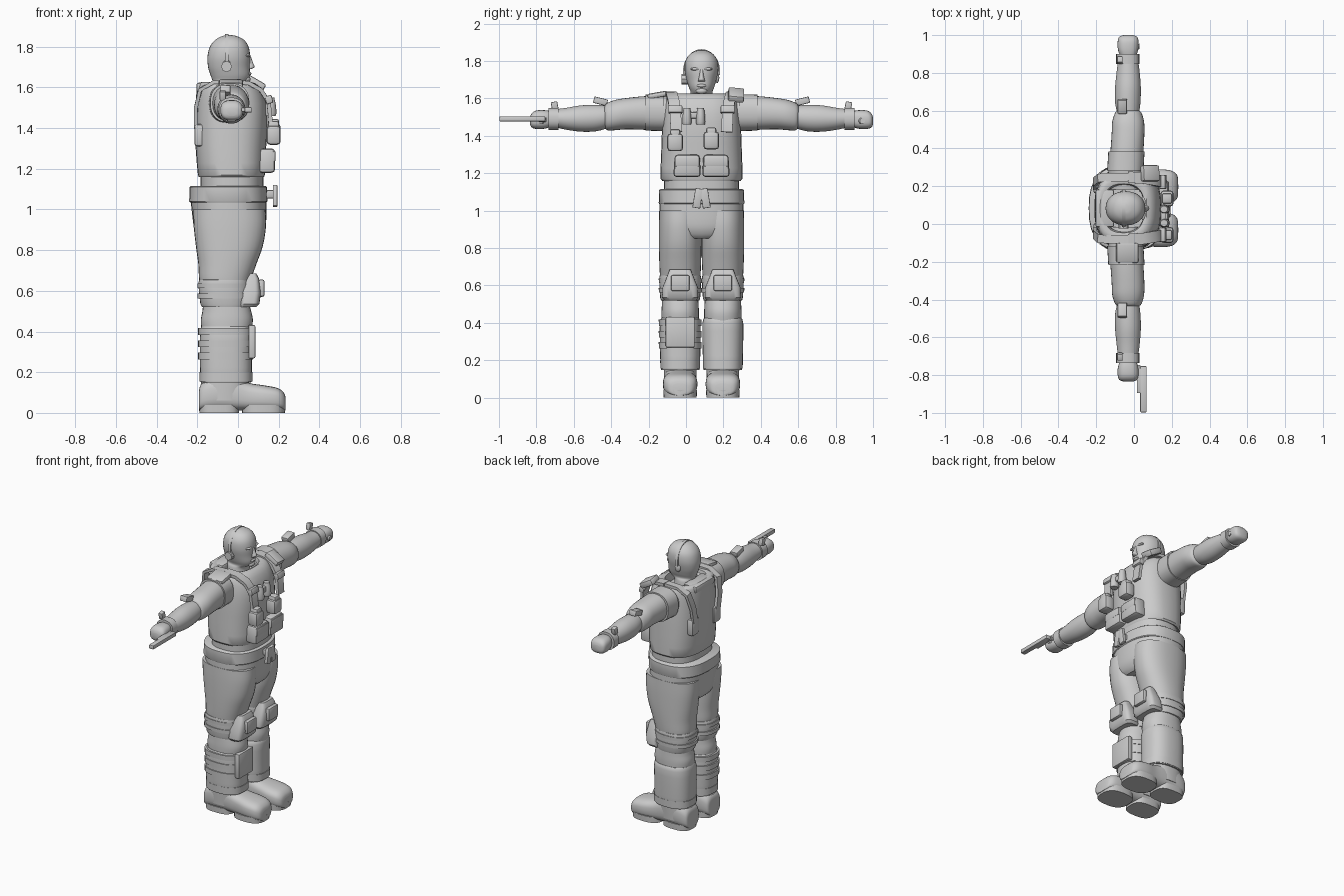
import bpy, bmesh, math
from mathutils import Vector, Matrix, Euler

if "Cube" in bpy.data.objects:
    bpy.data.objects.remove(bpy.data.objects["Cube"])

GREY = (0.6, 0.6, 0.6, 1)
clay = bpy.data.materials.new("plain_grey")
clay.use_nodes = True
clay.diffuse_color = GREY
clay.node_tree.nodes["Principled BSDF"].inputs["Base Color"].default_value = GREY

MID = .083     # the body's centre plane in y
SIDES = ((-1, "right"), (1, "left"))


def finish(name, bm, angle=38):
    bmesh.ops.recalc_face_normals(bm, faces=bm.faces)
    mesh = bpy.data.meshes.new(name)
    bm.to_mesh(mesh)
    bm.free()
    mesh.materials.append(clay)
    mesh.shade_smooth()
    mesh.set_sharp_from_angle(angle=math.radians(angle))
    obj = bpy.data.objects.new(name, mesh)
    bpy.context.collection.objects.link(obj)
    return obj


def catmull(a, b, c, d, t):
    return [.5 * (2*q + (r-p)*t + (2*p - 5*q + 4*r - s)*t*t + (3*q - p - 3*r + s)*t**3)
            for p, q, r, s in zip(a, b, c, d)]


def loft(name, rows, axis="z", power=2, steps=4, sides=32, angle=38):
    """Rows are (position, u_min, u_max, v_min, v_max) of superellipse sections."""
    full = []
    for i in range(len(rows) - 1):
        a, d = rows[max(i-1, 0)], rows[min(i+2, len(rows)-1)]
        full += [catmull(a, rows[i], rows[i+1], d, k/steps) for k in range(steps)]
    full.append(rows[-1])
    place = {"z": lambda p, u, v: (u, v, p), "y": lambda p, u, v: (u, p, v),
             "x": lambda p, u, v: (p, u, v)}[axis]
    bm = bmesh.new()
    rings = []
    for pos, u0, u1, v0, v1 in full:
        ring = []
        for k in range(sides):
            c, s = math.cos(math.tau*k/sides), math.sin(math.tau*k/sides)
            u = (u0+u1)/2 + (u1-u0)/2 * math.copysign(abs(c)**(2/power), c)
            v = (v0+v1)/2 + (v1-v0)/2 * math.copysign(abs(s)**(2/power), s)
            ring.append(bm.verts.new(place(pos, u, v)))
        rings.append(ring)
    for a, b in zip(rings, rings[1:]):
        for k in range(sides):
            bm.faces.new((a[k], a[k-1], b[k-1], b[k]))
    bm.faces.new(rings[0])
    bm.faces.new(rings[-1])
    return finish(name, bm, angle)


def body(name, rows, centre=MID, **kw):
    """Upright loft; rows are (z, x_min, x_max, half_width)."""
    return loft(name, [(z, a, b, centre-w, centre+w) for z, a, b, w in rows], **kw)


def limb(name, side, rows, **kw):
    """Sideways loft; rows are (reach, x_min, x_max, z_min, z_max)."""
    return loft(name, [(MID + side*r, *rest) for r, *rest in rows], axis="y", **kw)


def box(name, centre, size, rot=(0, 0, 0), bevel=.008, taper=1):
    bm = bmesh.new()
    bmesh.ops.create_cube(bm, size=1)
    for v in bm.verts:
        if v.co.z > 0:
            v.co.y *= taper
        v.co *= Vector(size)[:] and 1
        v.co = Vector(c*s for c, s in zip(v.co, size))
    bmesh.ops.bevel(bm, geom=bm.edges[:], offset=bevel, segments=2, affect="EDGES", profile=.5)
    turn = Euler([math.radians(r) for r in rot]).to_matrix().to_4x4()
    bm.transform(Matrix.Translation(centre) @ turn)
    return finish(name, bm)


def ball(name, centre, size):
    bm = bmesh.new()
    bmesh.ops.create_uvsphere(bm, u_segments=20, v_segments=12, radius=1)
    bm.transform(Matrix.Translation(centre) @ Matrix.Diagonal((*size, 1)))
    return finish(name, bm)


def strap(name, path, width, thick=.016, across=(0, 1, 0)):
    """Flat ribbon following a path."""
    pts = [Vector(p) for p in path]
    bm = bmesh.new()
    rings = []
    for i, p in enumerate(pts):
        tangent = (pts[min(i+1, len(pts)-1)] - pts[max(i-1, 0)]).normalized()
        normal = tangent.cross(Vector(across)).normalized()
        side = normal.cross(tangent) * width/2
        normal *= thick/2
        rings.append([bm.verts.new(p + o) for o in
                      (side+normal, normal-side, -side-normal, side-normal)])
    for a, b in zip(rings, rings[1:]):
        for k in range(4):
            bm.faces.new((a[k], a[k-1], b[k-1], b[k]))
    bm.faces.new(rings[0])
    bm.faces.new(rings[-1])
    return finish(name, bm)


# Head and face
body("head", [(1.54, -.12, .02, .075), (1.61, -.12, .01, .066), (1.632, -.125, .045, .058),
              (1.66, -.135, .058, .068), (1.7, -.147, .058, .08), (1.75, -.15, .06, .09),
              (1.8, -.138, .052, .086), (1.835, -.11, .028, .064), (1.853, -.075, -.01, .032),
              (1.857, -.05, -.035, .008)], power=2.15)
body("nose", [(1.69, .04, .066, .018), (1.7, .04, .081, .017), (1.72, .04, .074, .012),
              (1.755, .04, .062, .008)], sides=16)
ball("lips", (.05, MID, 1.668), (.016, .026, .01))
ball("chin", (.042, MID, 1.64), (.02, .03, .017))
for side, word in SIDES:
    ball(word + "_brow", (.047, MID + side*.033, 1.757), (.014, .027, .008))
    ball(word + "_ear", (-.055, MID + side*.083, 1.71), (.02, .012, .028))

# Headset: band over the crown and one ear cup
arc = [math.radians(a) for a in range(-10, 191, 10)]
strap("headset_band", [(-.055, MID + .094*math.cos(a), 1.745 + .113*math.sin(a)) for a in arc],
      .018, .01, across=(1, 0, 0))
loft("ear_cup", [(-.025, -.083, -.03, 1.675, 1.73), (.01, -.083, -.03, 1.675, 1.73)],
     axis="y", sides=8, steps=1)

# Vest with a recessed neck opening, and the waist below it
body("vest", [(1.165, -.19, .125, .2), (1.17, -.197, .132, .219), (1.3, -.208, .138, .216),
              (1.42, -.21, .145, .212), (1.52, -.208, .14, .205), (1.59, -.203, .115, .195),
              (1.62, -.195, .085, .175), (1.62, -.165, .055, .13), (1.56, -.16, .055, .12)],
     power=2.6, steps=2)
body("waist", [(1.08, -.185, .125, .2), (1.18, -.185, .125, .2)], power=2.5, steps=1)
box("back_collar", (-.155, MID, 1.6), (.1, .2, .046), bevel=.012)

# Trousers: waistband, seat and belt buckle
body("waistband", [(1.035, -.235, .14, .226), (1.04, -.24, .145, .229), (1.11, -.238, .143, .226),
                   (1.116, -.23, .135, .218)], power=2.5, steps=1)
body("trouser_seat", [(.85, -.19, .1, .13), (.875, -.21, .122, .19), (.93, -.22, .138, .222),
                      (1.06, -.235, .14, .224)], power=2.4)
box("buckle_mount", (.15, MID, 1.075), (.06, .04, .04))
for side, word in SIDES:
    box(word + "_buckle_tab", (.182, MID + side*.02, 1.066), (.022, .042, .105), (side*9, 0, 0), .004)

# Legs
for side, word in SIDES:
    y = MID + side*.114
    body(word + "_thigh", [(.6, -.17, .05, .1), (.65, -.19, .062, .108), (.73, -.195, .09, .112),
                           (.82, -.207, .122, .114), (.92, -.218, .138, .114),
                           (1.0, -.22, .135, .112)], y, power=2.3)
    body(word + "_knee_wrap", [(.52, -.17, .045, .1), (.535, -.185, .055, .107),
                               (.64, -.195, .06, .112), (.655, -.185, .055, .106)], y, power=2.4, steps=2)
    body(word + "_calf", [(.38, -.175, .06, .098), (.45, -.183, .073, .1), (.5, -.175, .065, .098),
                          (.55, -.17, .05, .095)], y, power=2.3)
    body(word + "_shin_wrap", [(.155, -.18, .06, .1), (.16, -.185, .068, .105), (.3, -.188, .068, .109),
                               (.4, -.186, .07, .109), (.425, -.18, .062, .1)], y, power=2.5, steps=2)
    body(word + "_ankle_cuff", [(.155, -.19, .072, .106), (.2, -.19, .072, .107)], y, power=2.5, steps=1)
    for z in (.575, .625):
        body(word + "_knee_strap", [(z-.012, -.2, .062, .114), (z+.012, -.2, .062, .115)],
             y, power=2.4, steps=1)
    # Knee pad: tapered shell with a raised panel
    body(word + "_knee_pad", [(.52, .0, .09, .085), (.535, .0, .105, .097), (.59, .01, .113, .094),
                              (.66, .03, .104, .066), (.685, .04, .09, .056)], y, power=4, steps=1)
    box(word + "_knee_panel", (.115, y, .613), (.03, .1, .085), bevel=.01)
    # Boot: foot, shaft and a two-part sole
    loft(word + "_boot_foot", [(x, y-w, y+w, .012, top) for x, w, top in
         ((-.192, .05, .1), (-.182, .07, .14), (-.13, .083, .175), (-.03, .082, .18), (.05, .082, .148),
          (.13, .092, .135), (.195, .086, .122), (.225, .066, .1), (.234, .04, .075))],
         axis="x", power=2.9)
    body(word + "_boot_shaft", [(.06, -.19, .05, .084), (.2, -.178, .058, .09)], y, power=2.3, steps=1)
    body(word + "_heel_sole", [(0, -.19, .005, .078), (.04, -.192, .005, .08)], y, power=3, steps=1)
    body(word + "_toe_sole", [(0, .02, .23, .088), (.04, .02, .235, .09)], y, power=2.7, steps=1)

# Shin guard and its straps on one leg only
y = MID - .114
box("shin_guard", (.068, y, .35), (.034, .155, .165), bevel=.008)
for z in (.28, .34, .4):
    body("shin_strap", [(z-.017, -.196, .074, .114), (z+.017, -.196, .074, .115)], y, power=2.5, steps=1)

# Arms
for side, word in SIDES:
    limb(word + "_sleeve", side, [(.1, -.13, .04, 1.43, 1.6), (.2, -.135, .045, 1.427, 1.612),
         (.3, -.125, .05, 1.432, 1.612), (.4, -.118, .055, 1.435, 1.602), (.46, -.115, .053, 1.43, 1.592),
         (.505, -.1, .04, 1.43, 1.575), (.518, -.085, .025, 1.45, 1.56)], power=2.2)
    limb(word + "_shoulder_band", side, [(.2, -.142, .05, 1.425, 1.622), (.3, -.136, .056, 1.428, 1.62)],
         power=2.4, steps=1)
    limb(word + "_forearm", side, [(.49, -.085, .025, 1.445, 1.56), (.56, -.1, .034, 1.425, 1.565),
         (.64, -.1, .036, 1.422, 1.563), (.72, -.092, .03, 1.432, 1.55), (.78, -.085, .022, 1.445, 1.542)])
    limb(word + "_cuff", side, [(.765, -.094, .028, 1.432, 1.55), (.818, -.094, .028, 1.432, 1.55)],
         power=2.3, steps=1)
    limb(word + "_fist", side, [(.8, -.07, .01, 1.45, 1.53), (.84, -.085, .022, 1.438, 1.537),
         (.885, -.086, .024, 1.437, 1.535), (.908, -.078, .016, 1.445, 1.52),
         (.917, -.055, -.005, 1.46, 1.5)], power=2.6)
    loft(word + "_thumb", [(-.01, MID + side*.83 - .016, MID + side*.83 + .016, 1.465, 1.5),
         (.03, MID + side*.86 - .014, MID + side*.86 + .014, 1.465, 1.495)], axis="x", sides=12)
    box(word + "_elbow_flap", (-.062, MID + side*.54, 1.585), (.05, .075, .035), (side*14, 0, 0), .005)
    box(word + "_wrist_tab", (-.075, MID + side*.785, 1.56), (.03, .035, .045), (side*-12, 0, 0), .005)

# Pistol lying flat beside one hand
box("pistol_slide", (.05, -.875, 1.49), (.034, .245, .027), bevel=.005)
box("pistol_frame", (.028, -.83, 1.49), (.025, .13, .02), bevel=.004)
box("pistol_grip", (-.005, -.775, 1.487), (.085, .045, .024), (0, 0, 12), .005)

# Harness straps over both shoulders, with back pouches
for side, word in SIDES:
    def at(x, reach, z):
        return (x, MID + side*reach, z)
    strap(word + "_front_strap", [at(-.03, .165, 1.628), at(.05, .16, 1.622), at(.11, .15, 1.59),
          at(.15, .14, 1.53), at(.162, .135, 1.42)], .06, .02)
    strap(word + "_back_strap", [at(-.03, .165, 1.628), at(-.12, .165, 1.625), at(-.185, .16, 1.59),
          at(-.207, .14, 1.5), at(-.208, .12, 1.4)], .045, .018)
    box(word + "_back_pouch", at(-.185, .115, 1.365), (.06, .075, .11), bevel=.014)
    box(word + "_strap_buckle", at(.152, .14, 1.54), (.035, .075, .04), (0, -14, 0), .006)
    # Lower front pouches
    box(word + "_front_pouch", (.14, MID + side*.077, 1.24), (.085, .148, .12), bevel=.018, taper=.9)
    box(word + "_pouch_flap", (.178, MID + side*.077, 1.262), (.012, .13, .05), bevel=.004)
box("right_shoulder_pad", (-.035, MID - .235, 1.618), (.12, .11, .03), (10, 0, 0), .013)
box("left_shoulder_pad", (.085, MID + .185, 1.618), (.1, .085, .04), (-6, 30, 0), .01)

# Chest pouches and twin-barrel viewer
for name, y, z in (("outer_chest_pouch", -.058, 1.365), ("inner_chest_pouch", .135, 1.375)):
    box(name, (.175, y, z), (.07, .085, .095), bevel=.018)
    box(name + "_lid", (.175, y, z + .045), (.055, .055, .05), bevel=.012)
for y in (.005, .078):
    body("viewer_barrel", [(1.46, .135, .185, .022), (1.475, .13, .19, .025), (1.52, .135, .185, .022),
                           (1.55, .14, .178, .018)], y, sides=16, steps=1)
box("viewer_bridge", (.155, .042, 1.51), (.03, .06, .035), bevel=.006)
